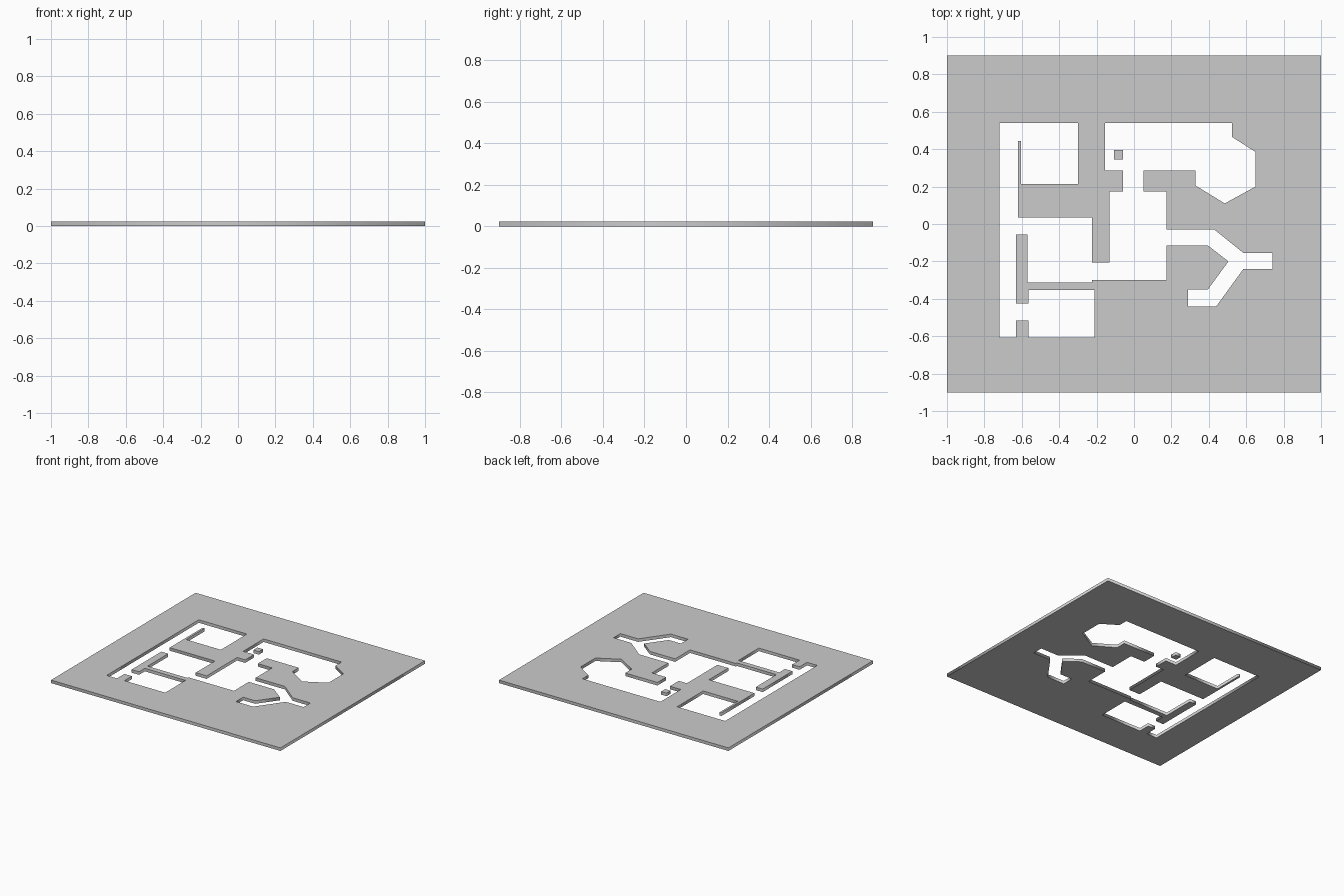
import bpy

if "Cube" in bpy.data.objects:
    bpy.data.objects.remove(bpy.data.objects["Cube"])

T = 0.024  # slab thickness


def slab(name, *loops):
    """Flat filled profile (first loop outside, others holes) with its base on z = 0."""
    cu = bpy.data.curves.new(name, 'CURVE')
    cu.dimensions = '2D'
    cu.fill_mode = 'BOTH'
    cu.extrude = T / 2
    for pts in loops:
        sp = cu.splines.new('POLY')
        sp.points.add(len(pts) - 1)
        for p, (x, y) in zip(sp.points, pts):
            p.co = (x, y, T / 2, 1)
        sp.use_cyclic_u = True
    ob = bpy.data.objects.new(name, cu)
    ob.location.z = T / 2
    bpy.context.collection.objects.link(ob)
    bpy.ops.object.select_all(action='DESELECT')
    ob.select_set(True)
    bpy.context.view_layer.objects.active = ob
    bpy.ops.object.convert(target='MESH')
    # Weld caps to sides
    ob = bpy.context.object
    bpy.ops.object.mode_set(mode='EDIT')
    bpy.ops.mesh.select_all(action='SELECT')
    bpy.ops.mesh.remove_doubles(threshold=0.0005)
    bpy.ops.mesh.normals_make_consistent(inside=False)
    bpy.ops.object.mode_set(mode='OBJECT')
    # Rest exactly on the floor
    low = min(v.co.z for v in ob.data.vertices)
    ob.location.z = -low
    return ob


def rect(x0, x1, y0, y1):
    return [(x0, y0), (x1, y0), (x1, y1), (x0, y1)]


# North-west room, long corridor and dividing wall
northwest = [(-.72, .54), (-.30, .54), (-.30, .215), (-.603, .215), (-.603, .445),
             (-.62, .445), (-.62, .035), (-.225, .035), (-.225, -.205), (-.13, -.205)]
# North hall with the angled alcove
north = [(-.13, .175), (-.06, .175), (-.06, .285), (-.155, .285), (-.155, .54),
         (.525, .54), (.525, .465), (.65, .385), (.65, .20), (.485, .11),
         (.33, .205), (.33, .285), (.05, .285), (.05, .175), (.175, .175)]
# Forked passage to the east
fork = [(.175, -.03), (.43, -.03), (.585, -.155), (.74, -.155), (.74, -.24),
        (.585, -.24), (.44, -.44), (.29, -.44), (.29, -.35), (.395, -.35),
        (.505, -.20), (.395, -.115), (.175, -.115)]
# Central room floor edge, west room and south-west room
southwest = [(.175, -.30), (-.225, -.30), (-.225, -.312), (-.57, -.312), (-.57, -.055),
             (-.63, -.055), (-.63, -.425), (-.565, -.425), (-.565, -.353), (-.21, -.353),
             (-.21, -.607), (-.565, -.607), (-.565, -.515), (-.63, -.515), (-.63, -.607),
             (-.72, -.607)]

slab("floor_plan_slab", rect(-1, 1, -.9, .9), northwest + north + fork + southwest)
slab("pillar", rect(-.107, -.06, .345, .395))
